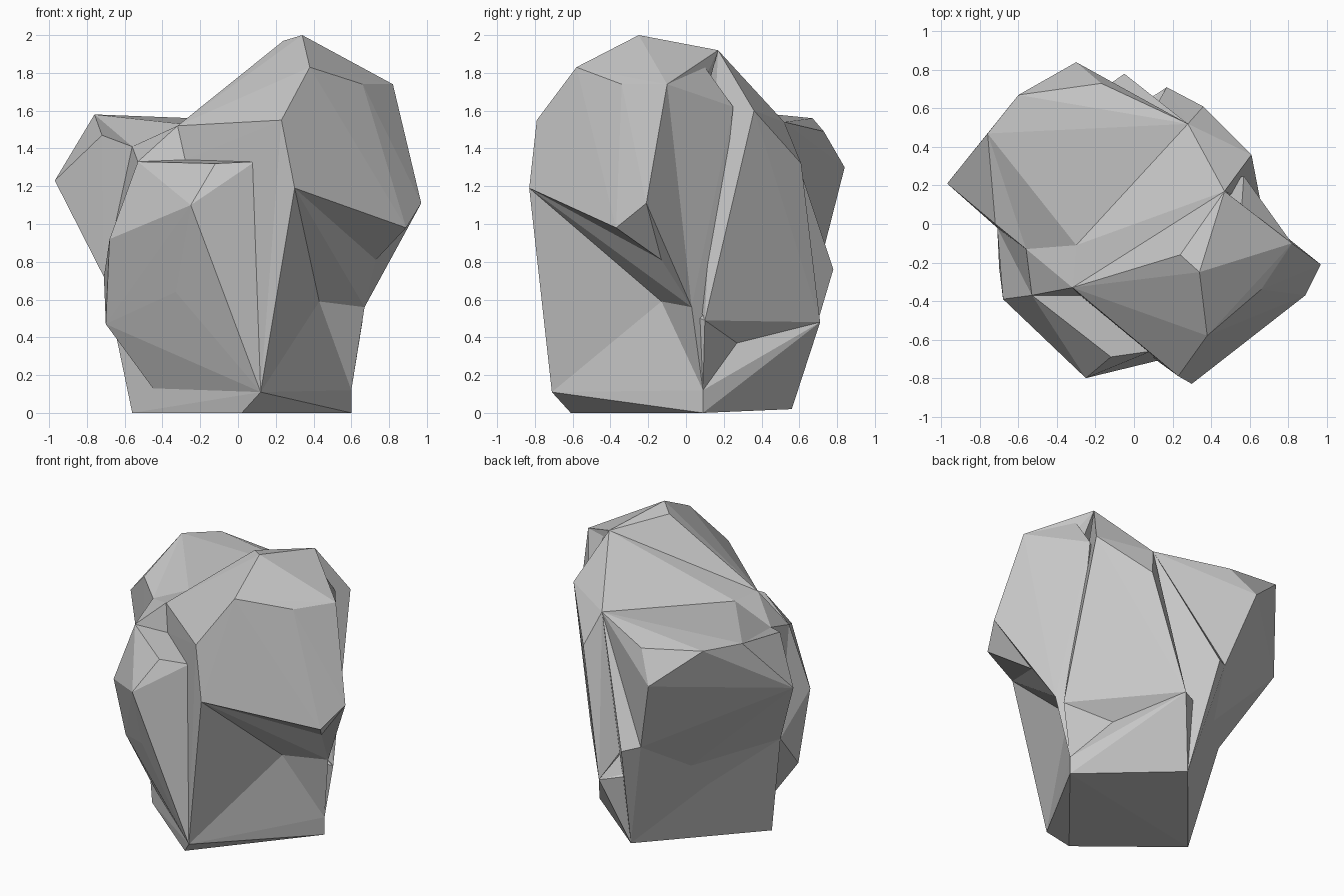
import bpy
import bmesh
from mathutils import Vector

default_cube = bpy.data.objects.get("Cube")
if default_cube:
    bpy.data.objects.remove(default_cube, do_unlink=True)

# One flat stone colour
stone = bpy.data.materials.new("stone_grey")
stone.use_nodes = True
stone_colour = (0.57, 0.57, 0.57, 1)
stone.diffuse_color = stone_colour
stone.node_tree.nodes["Principled BSDF"].inputs["Base Color"].default_value = stone_colour


def boulder(name, *corners):
    """Make a flat-faced convex chunk of rock from its corner points."""
    bm = bmesh.new()
    for corner in corners:
        bm.verts.new(Vector(corner))
    result = bmesh.ops.convex_hull(bm, input=bm.verts[:])
    buried = set(result["geom_interior"]) | set(result["geom_unused"])
    buried = [item for item in buried if isinstance(item, bmesh.types.BMVert)]
    bmesh.ops.delete(bm, geom=buried, context="VERTS")
    bmesh.ops.recalc_face_normals(bm, faces=bm.faces[:])
    mesh = bpy.data.meshes.new(name)
    bm.to_mesh(mesh)
    bm.free()
    mesh.materials.append(stone)
    rock = bpy.data.objects.new(name, mesh)
    bpy.context.collection.objects.link(rock)
    return rock


# Corners where neighbouring chunks meet
core = (0, 0, 1)
front_foot = (.12, -.71, .11)
side_foot = (.6, .09, .12)
back_foot = (.03, .56, .02)
notch = (.43, -.13, .59)
side_waist = (.67, .03, .56)
side_chin = (.73, -.13, .81)
cheek = (.97, -.21, 1.11)
brow = (.23, -.79, 1.55)
chin = (.3, -.83, 1.19)
shoulder = (.82, -.1, 1.74)
shoulder_back = (.56, .1, 1.83)
crown_back = (.47, .17, 1.92)
saddle_front = (-.32, -.33, 1.52)
saddle_mid = (-.3, -.11, 1.53)
saddle_back = (.28, .52, 1.54)
ledge_inner = (-.28, -.37, 1.34)
ledge_outer = (-.53, -.37, 1.33)
ledge_front = (.09, -.66, 1.33)
left_waist = (-.71, -.02, .72)
left_neck = (-.56, -.13, 1.41)
back_waist = (-.05, .78, .76)
back_belly = (-.29, .41, .56)
rear_peak = (-.76, .47, 1.58)
rear_elbow = (-.97, .21, 1.23)
rear_chin = (-.15, .71, .79)
slab_foot = (.17, .71, .48)
slab_corner = (.66, .1, .49)
slab_notch = (.4, .27, .37)

# Square stem standing on the ground
boulder("stem", (.6, .09, 0), (.02, -.61, 0), (-.56, -.14, 0), back_foot,
        front_foot, side_foot, notch, back_belly, left_waist, slab_foot)

# Tall overhanging head
boulder("head", (.34, -.25, 2), (.24, -.16, 1.97), (.38, -.58, 1.83),
        (.66, -.34, 1.74), (.89, -.37, .98), cheek, shoulder, crown_back,
        brow, chin, side_chin, saddle_front)

# Flank running from the head down to the foot
boulder("upper_flank", shoulder, shoulder_back, cheek, side_chin, side_waist, core)
boulder("lower_flank", shoulder, shoulder_back, (.57, .25, 1.62),
        side_waist, side_foot, notch, core)

# Wedges under the front of the head
boulder("neck_brace", chin, side_chin, side_waist, notch, core)
boulder("front_keel", brow, chin, ledge_front, ledge_inner, saddle_front,
        front_foot, notch)

# Bulging lump with a ledge on top
boulder("front_lump", (-.25, -.8, 1.1), (-.12, -.69, 1.32), (-.68, -.39, .92),
        (-.7, -.23, .47), (-.33, -.58, .64), (-.45, -.24, .13),
        ledge_front, ledge_inner, ledge_outer, front_foot, left_waist)

# Bridge between the ledge and the saddle
boulder("left_bridge", ledge_outer, ledge_inner, left_neck, saddle_front,
        saddle_mid, left_waist, core)

# Lump leaning out at the rear, with a raised ridge on its left edge
boulder("rear_lump", rear_peak, rear_elbow, rear_chin, (-.6, .67, 1.56),
        (-.17, .73, 1.49), (-.3, .84, 1.3), saddle_mid, saddle_back,
        left_neck, left_waist, back_belly)
boulder("rear_ridge", rear_peak, rear_elbow, (-.72, 0, 1.47), left_neck, left_waist)

# Rib filling the corner between rear lump and slab
boulder("back_rib", saddle_back, back_waist, rear_chin, back_belly, back_foot,
        left_waist, core)

# Sloping slab joining head and rear lump, and the brace below it
boulder("back_slab", (.61, .36, 1.6), (.36, .61, 1.32), slab_corner,
        slab_notch, slab_foot, crown_back, saddle_front, saddle_mid,
        saddle_back)
boulder("slab_brace", slab_corner, slab_notch, side_foot, notch, core)
